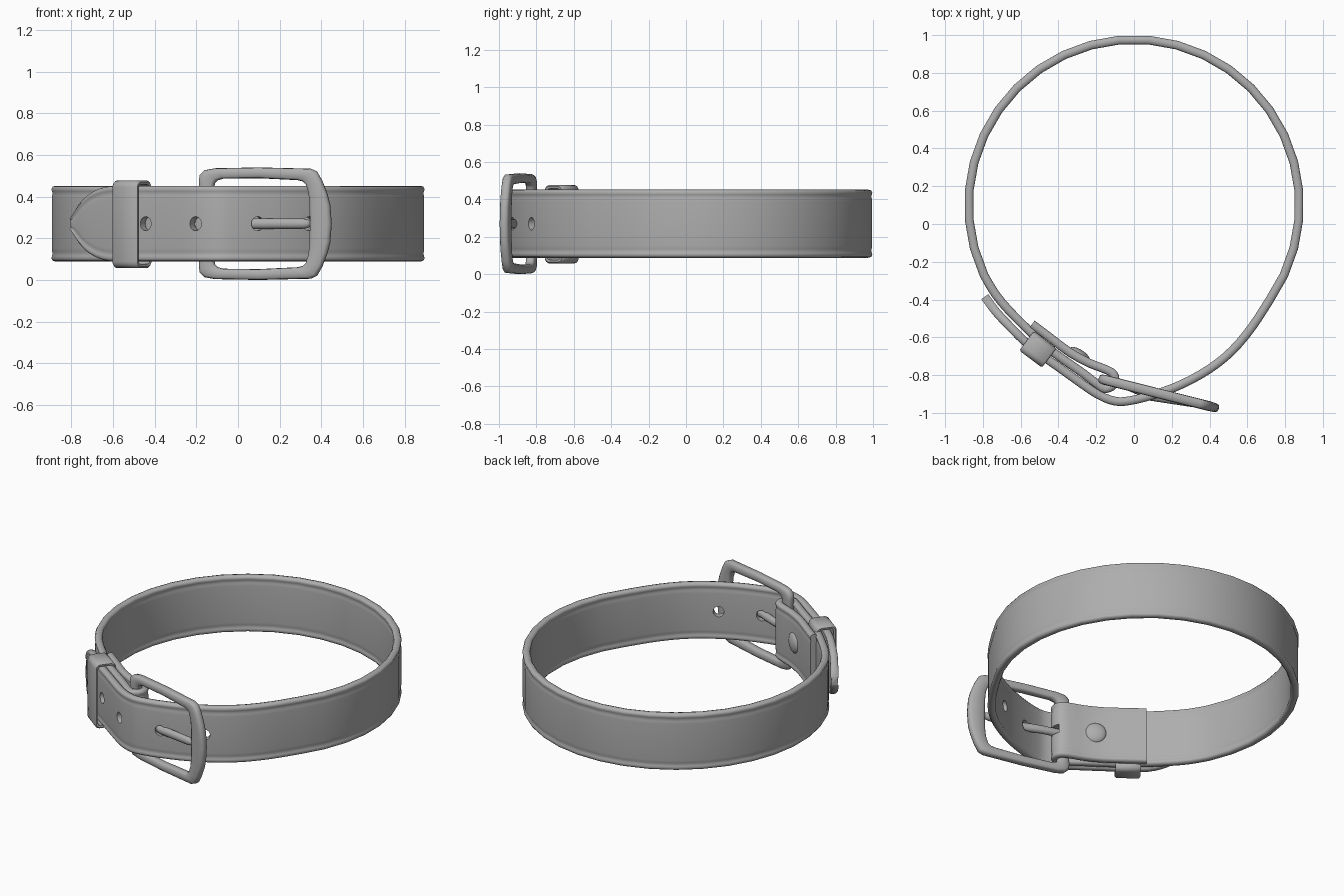
import bpy, bmesh, math
from mathutils import Vector, Matrix

if "Cube" in bpy.data.objects:
    bpy.data.objects.remove(bpy.data.objects["Cube"])

ZC = 0.27            # mid height of everything
HALF = 0.182         # half width of the strap

grey = bpy.data.materials.new('dark_grey')
grey.diffuse_color = (0.42, 0.42, 0.42, 1)
grey.use_nodes = True
grey.node_tree.nodes["Principled BSDF"].inputs["Base Color"].default_value = grey.diffuse_color


def smooth(ob, angle=40):
    bpy.ops.object.select_all(action='DESELECT')
    ob.select_set(True)
    bpy.context.view_layer.objects.active = ob
    bpy.ops.object.shade_smooth_by_angle(angle=math.radians(angle))


def make(name, verts, faces, angle=40):
    me = bpy.data.meshes.new(name)
    me.from_pydata([tuple(v) for v in verts], [], faces)
    me.materials.append(grey)
    bm = bmesh.new()
    bm.from_mesh(me)
    bmesh.ops.recalc_face_normals(bm, faces=bm.faces)
    if bm.calc_volume(signed=True) < 0:
        bmesh.ops.reverse_faces(bm, faces=bm.faces)
    bm.to_mesh(me)
    bm.free()
    ob = bpy.data.objects.new(name, me)
    bpy.context.collection.objects.link(ob)
    smooth(ob, angle)
    return ob


def loft(name, rings, closed=False, angle=40):
    n, m = len(rings[0]), len(rings)
    faces = []
    for i in range(m if closed else m - 1):
        a, b = i * n, (i + 1) % m * n
        faces += [(a + j, a + (j + 1) % n, b + (j + 1) % n, b + j) for j in range(n)]
    if not closed:
        faces += [tuple(range(n)), tuple(range((m - 1) * n, m * n))]
    return make(name, [v for r in rings for v in r], faces, angle)


def spline(pts, n):
    p = [Vector(q) for q in pts]
    p = [2 * p[0] - p[1]] + p + [2 * p[-1] - p[-2]]
    out = []
    for a, b, c, d in zip(p, p[1:], p[2:], p[3:]):
        for k in range(n):
            t = k / n
            out.append(0.5 * (2 * b + (c - a) * t + (2 * a - 5 * b + 4 * c - d) * t ** 2
                              + (3 * b - a - 3 * c + d) * t ** 3))
    return out + [p[-2]]


def polar(cx, cy, rx, ry, a):
    return Vector((cx + rx * math.cos(math.radians(a)), cy + ry * math.sin(math.radians(a))))


# Strap path seen from above: folded flap, round the bar, the loop, then the tip
arc = [polar(0, 0.1, 0.876, 0.877, a) for a in range(205, -36, -10)]
fold = [polar(-0.148, -0.823, 0.048, 0.048, a) for a in (53, 20, -15, -50, -85, -118)]
head = [(-0.54, -0.53), (-0.44, -0.605), (-0.34, -0.68), (-0.24, -0.735), (-0.175, -0.76)] + fold + [
        (-0.27, -0.79), (-0.37, -0.72), (-0.47, -0.645), (-0.56, -0.56), (-0.66, -0.46), (-0.735, -0.37)]
tail = [(0.625, -0.545), (0.52, -0.67), (0.40, -0.767), (0.25, -0.85), (0.10, -0.905),
        (-0.02, -0.935), (-0.10, -0.938), (-0.19, -0.903), (-0.3, -0.829), (-0.4, -0.757),
        (-0.5, -0.687), (-0.58, -0.62), (-0.66, -0.54), (-0.73, -0.465), (-0.79, -0.385)]
tail_path = spline([arc[-1]] + tail, 3)
path = spline(head + [arc[0]], 2) + arc[1:-1] + tail_path

# Strap section: distance in from the edge, and half thickness, with a soft beaded rim
prof = [(0.065, 0.021), (0.048, 0.0195), (0.037, 0.0165), (0.027, 0.020), (0.015, 0.023),
        (0.004, 0.016), (0, 0)]


def section(h):
    k = min(1, h / 0.08)
    q = [(h - e * k, t) for e, t in prof]
    up = q + [(v, -t) for v, t in q[-2::-1]]
    return up + [(-v, -t) for v, t in up]


length = [0.0]
for a, b in zip(path, path[1:]):
    length.append(length[-1] + (b - a).length)
rings = []
for i, p in enumerate(path):
    d = (path[min(i + 1, len(path) - 1)] - path[max(i - 1, 0)]).normalized()
    nrm = Vector((-d.y, d.x))
    left = length[-1] - length[i]
    h = HALF
    if left < 0.3:
        h = max(0.03, HALF * math.sin(math.pi / 2 * (left / 0.3) ** 0.8) ** 0.8)
    rings.append([(p.x + nrm.x * t, p.y + nrm.y * t, ZC + v) for v, t in section(h)])
strap = loft('strap', rings, False, 55)


def volume(me):
    bm = bmesh.new()
    bm.from_mesh(me)
    v = bm.calc_volume(signed=True)
    bm.free()
    return v


# Cut a hole, keeping the result only when just a sliver of volume is removed
def cut(target, cutter):
    cutter.hide_render = True
    before = volume(target.data)
    for solver in ('EXACT', 'MANIFOLD'):
        m = target.modifiers.new('cut', 'BOOLEAN')
        m.operation, m.solver, m.object = 'DIFFERENCE', solver, cutter
        dg = bpy.context.evaluated_depsgraph_get()
        me = bpy.data.meshes.new_from_object(target.evaluated_get(dg))
        target.modifiers.remove(m)
        if 0.95 * before < volume(me) < 0.99999 * before:
            target.data = me
            break
    bpy.data.objects.remove(cutter, do_unlink=True)


# Punched holes along the tip end
for x in (-0.431, -0.193, 0.089, 0.331):
    i = next(k for k in range(len(tail_path) - 1) if tail_path[k].x >= x > tail_path[k + 1].x)
    a, b = tail_path[i], tail_path[i + 1]
    c = a.lerp(b, (a.x - x) / (a.x - b.x))
    d = (b - a).normalized()
    hole = []
    for s in (-0.0273, 0.0273):
        ring = []
        for j in range(16):
            t = (j + 0.37) * math.pi / 8
            u, v = 0.032 * math.cos(t), 0.034 * math.sin(t)
            ring.append((c.x + d.x * u - d.y * s, c.y + d.y * u + d.x * s, ZC + v))
        hole.append(ring)
    cut(strap, loft('hole_cutter', hole))

# Prong slot in the fold
bpy.ops.mesh.primitive_cube_add(size=1, location=(-0.095, -0.823, ZC))
slot = bpy.context.object
slot.scale = (0.066, 0.072, 0.056)
bpy.context.view_layer.update()
cut(strap, slot)
smooth(strap, 55)

# Buckle plane leans outward towards the right
SLOPE = -0.252
bn = Vector((SLOPE, -1, 0)).normalized()


def on_buckle(x, z, off=0):
    return Vector((x, -0.825 + SLOPE * (x + 0.155), ZC + z)) + bn * off


# Buckle frame: outer and inner outline of the upper half, mirrored below
half = [((0.45, 0), (0.345, 0)), ((0.443, 0.09), (0.343, 0.10)), ((0.43, 0.14), (0.338, 0.15)),
        ((0.405, 0.205), (0.325, 0.19)), ((0.38, 0.25), (0.31, 0.203)),
        ((0.35, 0.264), (0.285, 0.209)), ((0.10, 0.27), (0.10, 0.218)),
        ((-0.11, 0.266), (-0.07, 0.216)), ((-0.16, 0.257), (-0.097, 0.208)),
        ((-0.183, 0.235), (-0.11, 0.195)), ((-0.187, 0.205), (-0.114, 0.178)),
        ((-0.182, 0.16), (-0.125, 0.145)), ((-0.182, 0), (-0.127, 0))]
full = half + [((ox, -oz), (ix, -iz)) for (ox, oz), (ix, iz) in half[-2:0:-1]]
rings = []
for o, i in full:
    o, i = Vector(o), Vector(i)
    ring = []
    for k in range(12):
        t = k * math.pi / 6
        c, s = math.cos(t), math.sin(t)
        w = (o + i) / 2 + (o - i) / 2 * math.copysign(abs(c) ** 0.6, c)
        ring.append(on_buckle(w.x, w.y, 0.026 * math.copysign(abs(s) ** 0.6, s)))
    rings.append(ring)
loft('buckle_frame', rings, True, 60)

# Buckle prong: bends out through the hole, rounded at the tip
rings = []
for x, r, off in [(-0.175, 0.02, 0), (-0.13, 0.025, 0), (-0.02, 0.025, 0.005), (0.05, 0.026, 0.016),
                  (0.10, 0.026, 0.026), (0.16, 0.026, 0.02), (0.31, 0.025, 0.006),
                  (0.335, 0.021, 0.004), (0.35, 0.012, 0.002)]:
    rings.append([on_buckle(x, r * math.sin(k * math.pi / 6), off + r * 0.85 * math.cos(k * math.pi / 6))
                  for k in range(12)])
loft('buckle_prong', rings, False, 60)

# Keeper loop round the tip and the strap behind it
kd = Vector((-0.8, 0.6, 0))
kn = Vector((0.6, 0.8, 0))
kc = Vector((-0.509, -0.664, ZC - 0.003))


def rounded(a, b, r):
    out = []
    for q, (sx, sy) in enumerate([(1, 1), (-1, 1), (-1, -1), (1, -1)]):
        for k in range(5):
            t = (q + k / 4) * math.pi / 2
            out.append((sx * (a - r) + r * math.cos(t), sy * (b - r) + r * math.sin(t)))
    return out


outer, inner = rounded(0.064, 0.21, 0.032), rounded(0.045, 0.19, 0.018)
rings = []
for (ou, ov), (iu, iv) in zip(outer, inner):
    mix = lambda f, s: kc + kn * (iu + (ou - iu) * f) + Vector((0, 0, iv + (ov - iv) * f)) + kd * s
    rings.append([mix(0, -0.073), mix(0.6, -0.075), mix(1, -0.066),
                  mix(1, 0.066), mix(0.6, 0.075), mix(0, 0.073)])
loft('keeper_loop', rings, True, 50)

# Rivet on the folded flap
fd = Vector((0.57, 0.82, 0)).normalized()
bpy.ops.mesh.primitive_uv_sphere_add(segments=24, ring_count=12, radius=1)
rivet = bpy.context.object
rivet.name = 'rivet'
rivet.data.materials.append(grey)
rivet.matrix_world = (Matrix.Translation((-0.288, -0.696, ZC))
                      @ fd.to_track_quat('Z', 'Y').to_matrix().to_4x4()
                      @ Matrix.Diagonal((0.066, 0.066, 0.03, 1)))
smooth(rivet, 60)
